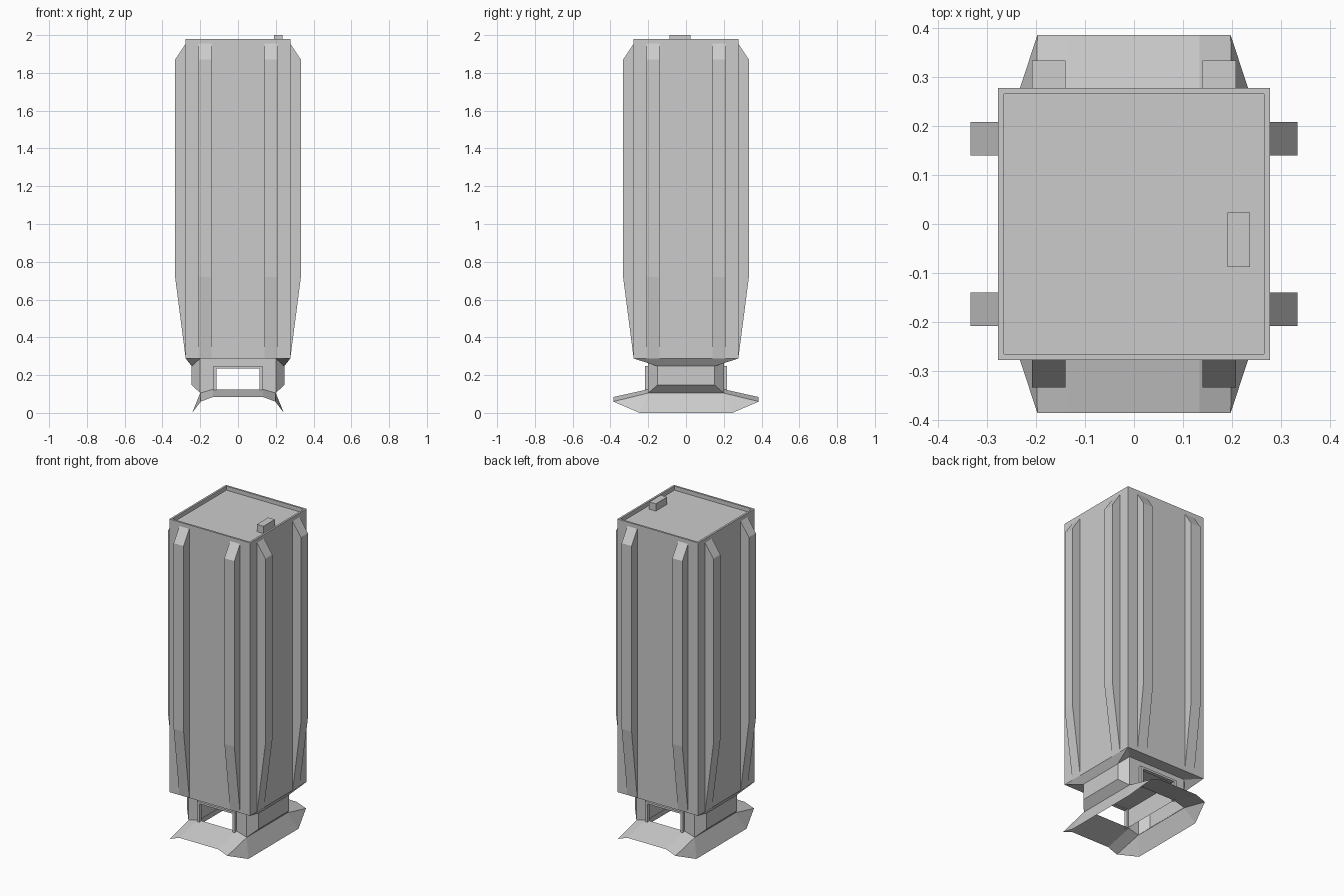
import bpy, bmesh, math
from mathutils import Matrix

if "Cube" in bpy.data.objects:
    bpy.data.objects.remove(bpy.data.objects["Cube"])


def make_object(name, bm):
    bmesh.ops.remove_doubles(bm, verts=bm.verts, dist=0.0005)
    bmesh.ops.recalc_face_normals(bm, faces=bm.faces)
    mesh = bpy.data.meshes.new(name)
    bm.to_mesh(mesh)
    bm.free()
    obj = bpy.data.objects.new(name, mesh)
    bpy.context.collection.objects.link(obj)
    return obj


def add_box(bm, lo, hi):
    size = [b - a for a, b in zip(lo, hi)]
    mid = [(a + b) / 2 for a, b in zip(lo, hi)]
    return bmesh.ops.create_cube(
        bm, size=1, matrix=Matrix.Translation(mid) @ Matrix.Diagonal((*size, 1)))


def mirror_xy(obj):
    m = obj.modifiers.new("Mirror", 'MIRROR')
    m.use_axis = (True, True, False)
    m.merge_threshold = 0.0005


# Tower body with a recessed roof
W = 0.277
bm = bmesh.new()
add_box(bm, (-W, -W, 0.288), (W, W, 1.98))
bm.faces.ensure_lookup_table()
top = max(bm.faces, key=lambda f: f.calc_center_median().z)
bmesh.ops.inset_region(bm, faces=[top], thickness=0.017)
roof = bmesh.ops.extrude_face_region(bm, geom=[top])
bmesh.ops.delete(bm, geom=[top], context='FACES_ONLY')
bmesh.ops.translate(bm, vec=(0, 0, -0.025),
                    verts=[v for v in roof['geom'] if isinstance(v, bmesh.types.BMVert)])
make_object("tower_body", bm)

# Rooftop vent box
bm = bmesh.new()
add_box(bm, (0.191, -0.088, 1.955), (0.236, 0.023, 2.0))
make_object("roof_vent", bm)

# Tapered vertical ribs, two on each of the four sides
rib = [(-W, 0.288), (-0.333, 0.72), (-0.333, 1.87), (-W, 1.955)]
bm = bmesh.new()
for turn in range(4):
    rot = Matrix.Rotation(turn * math.pi / 2, 4, 'Z')
    for x0, x1 in ((-0.208, -0.14), (0.14, 0.208)):
        a = [bm.verts.new(rot @ Matrix.Translation((x0, y, z)).translation) for y, z in rib]
        b = [bm.verts.new(rot @ Matrix.Translation((x1, y, z)).translation) for y, z in rib]
        bm.faces.new(a)
        bm.faces.new(b[::-1])
        for i in range(3):
            bm.faces.new((a[i], b[i], b[i + 1], a[i + 1]))
make_object("ribs", bm)


def quarter_shell(name, points, faces):
    bm = bmesh.new()
    v = {k: bm.verts.new(p) for k, p in points.items()}
    for f in faces:
        bm.faces.new([v[k] for k in f.split()])
    mirror_xy(make_object(name, bm))


# Pedestal: chamfered hull with a passage through it, one quarter mirrored
quarter_shell("pedestal", {
    "a": (W, -W, 0.288), "a0": (W, 0, 0.288),
    "b": (0.245, -0.15, 0.247), "b0": (0.245, 0, 0.247),
    "c": (0.2, -0.2, 0.288),
    "d": (0.245, -0.15, 0.148), "d0": (0.245, 0, 0.148),
    "e": (0.2, -0.2, 0.105), "e0": (0.2, 0, 0.105),
    "f": (0.125, -0.2, 0.125), "f0": (0.125, 0, 0.125),
    "g": (0.125, -0.2, 0.24), "g0": (0.125, 0, 0.24),
    "h": (0, -0.2, 0.24), "h0": (0, 0, 0.24), "i": (0, -0.2, 0.288),
}, ["a a0 b0 b", "a b c", "c b d e", "b b0 d0 d", "d d0 e0 e",
    "c e f g", "c g h i", "f f0 g0 g", "g g0 h0 h"])

# Flared skirt under the pedestal
quarter_shell("skirt", {
    "e": (0.2, -0.2, 0.105), "e0": (0.2, 0, 0.105),
    "k": (0.243, -0.245, 0.0), "k0": (0.243, 0, 0.0),
    "j": (0.197, -0.385, 0.06), "l": (0.133, -0.385, 0.084),
    "l0": (0, -0.385, 0.084), "f": (0.133, -0.2, 0.125), "f0": (0, -0.2, 0.125),
}, ["e k k0 e0", "e j k", "f l j e", "f f0 l0 l"])

# Door frames at both ends of the passage
bm = bmesh.new()
add_box(bm, (0.113, -0.217, 0.12), (0.13, -0.195, 0.248))
add_box(bm, (0, -0.217, 0.235), (0.113, -0.195, 0.248))
mirror_xy(make_object("door_frames", bm))
